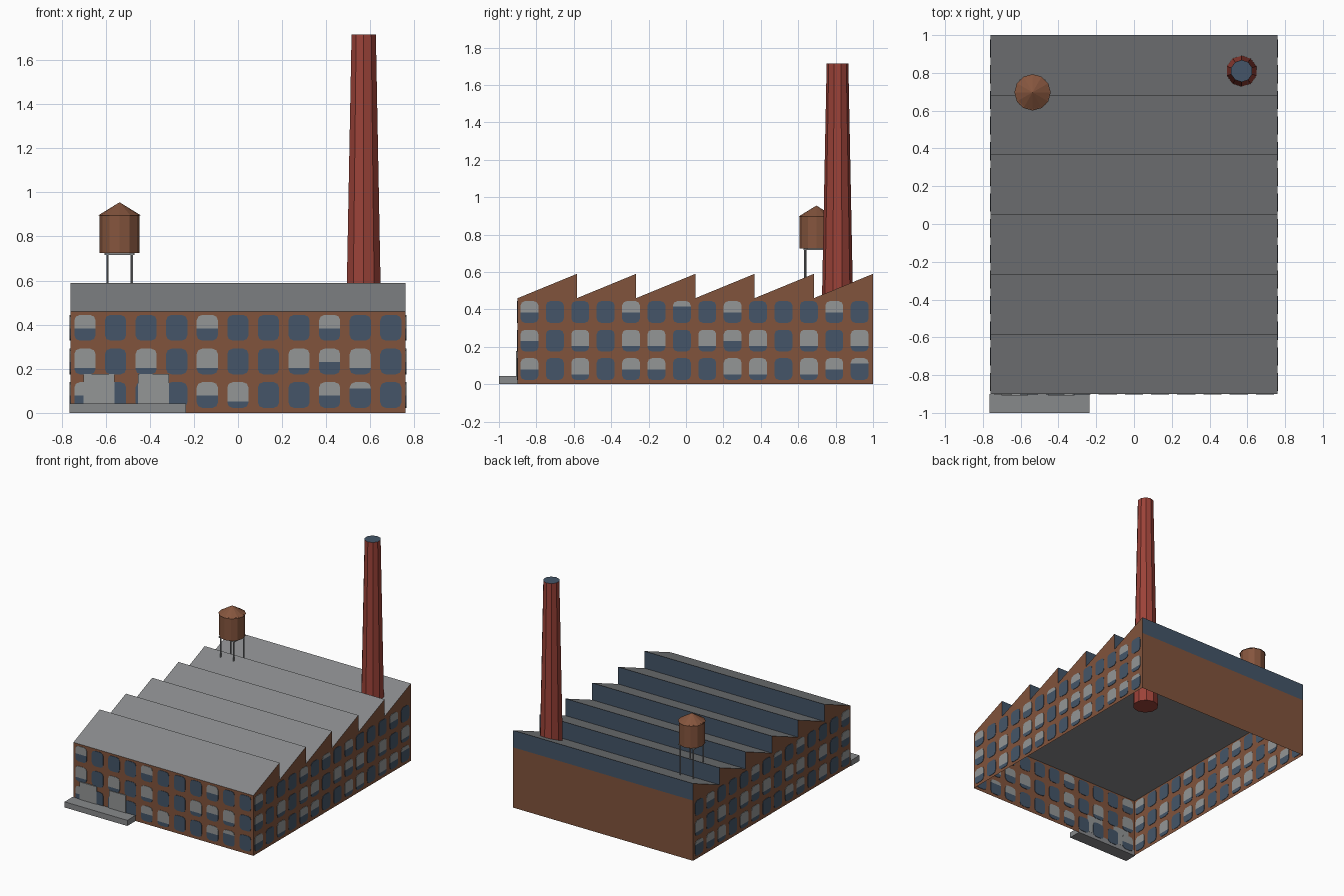
import bpy, bmesh, math
from mathutils import Vector

if "Cube" in bpy.data.objects:
    bpy.data.objects.remove(bpy.data.objects["Cube"], do_unlink=True)


def material(name, r, g, b):
    m = bpy.data.materials.new(name)
    m.use_nodes = True
    col = [(c / 255) ** 2.2 for c in (r, g, b)] + [1]
    m.diffuse_color = col
    m.node_tree.nodes["Principled BSDF"].inputs["Base Color"].default_value = col
    return m


BRICK = material("brown brick", 128, 84, 62)
GLASS = material("dark blue glass", 70, 86, 104)
ROOF = material("roof grey", 134, 136, 138)
BLIND = material("pale grey", 146, 149, 149)
RED = material("chimney red", 154, 68, 59)
WOOD = material("tank brown", 132, 86, 64)


def finish(bm, name, *mats):
    me = bpy.data.meshes.new(name)
    bm.to_mesh(me)
    bm.free()
    for m in mats:
        me.materials.append(m)
    ob = bpy.data.objects.new(name, me)
    bpy.context.collection.objects.link(ob)
    return ob


def box(name, mat, lo, hi):
    bm = bmesh.new()
    bmesh.ops.create_cube(bm, size=1)
    lo, hi = Vector(lo), Vector(hi)
    for v in bm.verts:
        v.co = (lo + hi) / 2 + v.co * (hi - lo)
    return finish(bm, name, mat)


def cone(name, x, y, z0, z1, r0, r1, sides, *mats):
    # Optional second material goes on the top cap
    bm = bmesh.new()
    bmesh.ops.create_cone(bm, cap_ends=True, segments=sides, radius1=r0,
                          radius2=r1, depth=z1 - z0)
    bmesh.ops.translate(bm, verts=bm.verts, vec=(x, y, (z0 + z1) / 2))
    bm.normal_update()
    for f in bm.faces:
        f.material_index = int(len(mats) > 1 and f.normal.z > 0.9)
    return finish(bm, name, *mats)


HALF, FRONT, BACK, EAVE, RIDGE = 0.76, -0.90, 1.0, 0.46, 0.59
TEETH = 6

# Factory hall: sawtooth profile swept across, open underneath
step = (BACK - FRONT) / TEETH
profile = [(FRONT, 0)]
for i in range(TEETH):
    y = FRONT + i * step
    profile += [(y, EAVE), (y + step, RIDGE)]
profile += [(BACK, EAVE), (BACK, 0)]

bm = bmesh.new()
left = [bm.verts.new((HALF, y, z)) for y, z in profile]
right = [bm.verts.new((-HALF, y, z)) for y, z in profile]
bm.faces.new(left)
bm.faces.new(right)
for i in range(len(profile) - 1):
    f = bm.faces.new((left[i], left[i + 1], right[i + 1], right[i]))
    (y0, z0), (y1, z1) = profile[i], profile[i + 1]
    if abs(y1 - y0) > 0.01:
        f.material_index = 2
    elif max(z0, z1) > EAVE:
        f.material_index = 1
bmesh.ops.recalc_face_normals(bm, faces=bm.faces)
finish(bm, "factory_hall", BRICK, GLASS, ROOF)

# Flat ceiling inside the hall
box("ceiling", ROOF, (-HALF + 0.002, FRONT + 0.002, EAVE - 0.006),
    (HALF - 0.002, BACK - 0.002, EAVE - 0.002))

# Windows: rounded panes, some with a blind drawn part of the way down
W, H, R = 0.048, 0.058, 0.024
BLINDS = {"s": 0.25, "h": 0.52, "f": 0.75}
ROWS = (0.386, 0.233, 0.081)


def pane_outline():
    pts = []
    for k, (sx, sz) in enumerate([(1, 1), (-1, 1), (-1, -1), (1, -1)]):
        for j in range(3):
            a = math.radians(90 * k + 45 * j)
            pts.append((sx * (W - R) + R * math.cos(a),
                        sz * (H - R) + R * math.sin(a)))
    return pts


def windows(name, patterns, start, gap, place):
    bm = bmesh.new()
    for z, pattern in zip(ROWS, patterns):
        for i, mark in enumerate(pattern):
            u = start + i * gap
            face = bm.faces.new([bm.verts.new(place(u + a, z + b))
                                 for a, b in pane_outline()])
            if mark in BLINDS:
                cut = z + H - 2 * H * BLINDS[mark]
                geom = [face] + list(face.edges) + list(face.verts)
                res = bmesh.ops.bisect_plane(bm, geom=geom, plane_co=(0, 0, cut),
                                             plane_no=(0, 0, 1))
                for f in res["geom"]:
                    if isinstance(f, bmesh.types.BMFace):
                        above = f.calc_center_median().z > cut
                        f.material_index = int(above)
    ob = finish(bm, name, GLASS, BLIND)
    mod = ob.modifiers.new("thickness", "SOLIDIFY")
    mod.thickness = 0.006
    mod.offset = 0


windows("front_windows", ("h...h...h..", "f.f.f..fhf.", "h...hf..hs."),
        -0.694, 0.1387, lambda u, z: (u, FRONT, z))
SIDE = ("h...h.s.h...h.", "h.f.ff.fhf.f.f", "h.f.hh..ff.fhs")
for side, x in (("left", HALF), ("right", -HALF)):
    windows(side + "_windows", SIDE, -0.837, 0.1358,
            lambda u, z, x=x: (x, u, z))

# Loading dock with two doors
box("loading_dock", ROOF, (-0.765, -1.0, 0), (-0.235, FRONT, 0.043))
for i, x in enumerate((-0.631, -0.384)):
    box(f"loading_door_{i + 1}", BLIND, (x - 0.07, FRONT - 0.008, 0.04),
        (x + 0.07, FRONT + 0.001, 0.177))

# Chimney with a dark mouth
cone("chimney", 0.57, 0.81, 0, 1.715, 0.092, 0.058, 10, RED, GLASS)

# Water tank on four legs
TX, TY = -0.537, 0.697
for sx in (-1, 1):
    for sy in (-1, 1):
        cone("tank_leg", TX + sx * 0.055, TY + sy * 0.06, 0.47, 0.72,
             0.006, 0.006, 6, ROOF)
box("tank_platform", ROOF, (TX - 0.068, TY - 0.068, 0.717),
    (TX + 0.068, TY + 0.068, 0.725))
cone("tank_barrel", TX, TY, 0.725, 0.9, 0.09, 0.09, 12, WOOD)
cone("tank_roof", TX, TY, 0.896, 0.955, 0.096, 0, 12, WOOD)
